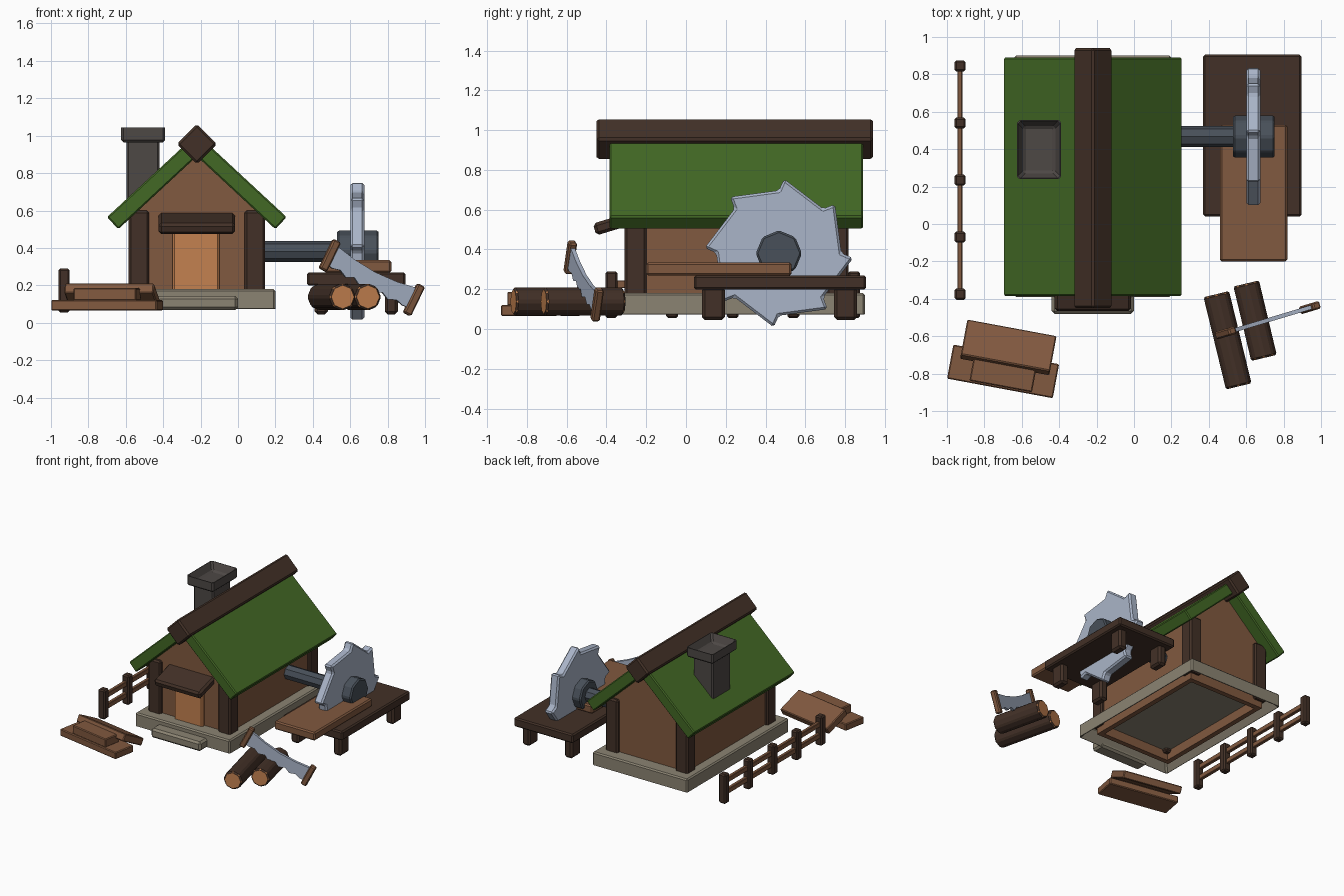
import bpy, bmesh, math
from mathutils import Vector, Matrix, Euler

if "Cube" in bpy.data.objects:
    bpy.data.objects.remove(bpy.data.objects["Cube"])


def mat(name, c):
    m = bpy.data.materials.new(name)
    m.diffuse_color = (*c, 1)
    m.use_nodes = True
    m.node_tree.nodes["Principled BSDF"].inputs["Base Color"].default_value = m.diffuse_color
    return m


BARK = mat("dark_wood", (.055, .03, .02))
WOOD = mat("plank_wood", (.22, .1, .05))
CUT = mat("fresh_wood", (.55, .22, .08))
GREEN = mat("roof_green", (.055, .14, .018))
STONE = mat("stone", (.26, .23, .17))
BRICK = mat("chimney_stone", (.075, .065, .06))
STEEL = mat("steel", (.4, .46, .58))
IRON = mat("iron", (.065, .08, .1))


def finish(bm, name, materials, bevel=0.0):
    bmesh.ops.recalc_face_normals(bm, faces=bm.faces)
    me = bpy.data.meshes.new(name)
    bm.to_mesh(me)
    bm.free()
    for m in materials:
        me.materials.append(m)
    o = bpy.data.objects.new(name, me)
    bpy.context.collection.objects.link(o)
    if bevel:
        b = o.modifiers.new("bevel", 'BEVEL')
        b.width, b.segments = bevel, 1
        b.limit_method, b.angle_limit = 'ANGLE', math.radians(30)
    return o


def block(name, size, m, matrix, bevel=.01):
    bm = bmesh.new()
    bmesh.ops.create_cube(bm, size=1, matrix=matrix @ Matrix.Diagonal((*size, 1)))
    return finish(bm, name, [m], bevel)


def box(name, x, y, z, m, bevel=.01):
    c = Vector((sum(x) / 2, sum(y) / 2, sum(z) / 2))
    return block(name, (x[1] - x[0], y[1] - y[0], z[1] - z[0]), m, Matrix.Translation(c), bevel)


def prism(name, pts, depth, m, matrix, bevel=0.0):
    """Extrude a 2D profile along local z, centred."""
    bm = bmesh.new()
    f = bm.faces.new([bm.verts.new((a, b, -depth / 2)) for a, b in pts])
    r = bmesh.ops.extrude_face_region(bm, geom=[f])
    bmesh.ops.translate(bm, vec=(0, 0, depth), verts=[v for v in r["geom"] if isinstance(v, bmesh.types.BMVert)])
    bm.transform(matrix)
    return finish(bm, name, [m], bevel)


def rod(name, a, b, r, m, cap=None, bevel=.01):
    """Octagonal rod from a to b, with optional end-cap material."""
    a, b = Vector(a), Vector(b)
    d = b - a
    bm = bmesh.new()
    bmesh.ops.create_cone(bm, cap_ends=True, segments=8, radius1=r, radius2=r, depth=d.length)
    for f in bm.faces:
        if cap and abs(f.normal.z) > .9:
            f.material_index = 1
    bm.transform(Matrix.Translation((a + b) / 2) @ d.to_track_quat('Z', 'Y').to_matrix().to_4x4())
    return finish(bm, name, [m] + ([cap] if cap else []), bevel)


def recess(o, face_dir, inset, depth):
    """Inset the face pointing up (+1) or down (-1) and sink it."""
    bm = bmesh.new()
    bm.from_mesh(o.data)
    bm.normal_update()
    f = next(f for f in bm.faces if f.normal.z * face_dir > .9)
    bmesh.ops.inset_region(bm, faces=[f], thickness=inset)
    bmesh.ops.translate(bm, vec=(0, 0, -depth * face_dir), verts=f.verts)
    bm.to_mesh(o.data)
    bm.free()


CX, CY = -.22, .255
# maps profile (x, z) to the world, extruded along y
XZ = Matrix(((1, 0, 0, 0), (0, 0, 1, 0), (0, 1, 0, 0), (0, 0, 0, 1)))
# maps profile (y, z) to the world, extruded along x
YZ = Matrix(((0, 0, 1, 0), (1, 0, 0, 0), (0, 1, 0, 0), (0, 0, 0, 1)))

# foundation, hollow underneath, and front step
recess(box("foundation", (-.64, .20), (-.39, .90), (.065, .18), STONE), -1, .08, .09)
box("front_step", (-.44, 0), (-.48, -.37), (.068, .143), STONE, .015)

# walls and corner posts
gable = [(-.34, .08), (.34, .08), (.34, .60), (0, .91), (-.34, .60)]
for s, n in ((-1, "front"), (1, "back")):
    prism(n + "_wall", gable, .04, WOOD, Matrix.Translation((CX, CY + s * .515, 0)) @ XZ)
for s, n in ((-1, "left"), (1, "right")):
    box(n + "_wall", sorted((CX + s * .30, CX + s * .34)), (-.26, .77), (.08, .6), WOOD, 0)
    for t, k in ((-1, "front"), (1, "back")):
        x, y = CX + s * .31, CY + t * .508
        box(f"{k}_{n}_post", (x - .055, x + .055), (y - .055, y + .055), (.13, .60), BARK, .012)
    # roof slab
    prism(n + "_roof", [(0, 1.01), (s * .48, .565), (s * .42, .50), (0, .89)], 1.275, GREEN,
          Matrix.Translation((CX, .2525, 0)) @ XZ, .008)

# ridge beam
block("ridge_beam", (.152, 1.39, .152), BARK,
      Matrix.Translation((CX, .245, .955)) @ Matrix.Rotation(math.radians(45), 4, 'Y'), .012)

# door and awning
box("door", (-.35, -.10), (-.31, -.26), (.17, .49), CUT)
block("door_awning", (.41, .24, .062), BARK,
      Matrix.Translation((CX, -.345, .535)) @ Matrix.Rotation(math.radians(17), 4, 'X'), .015)

# chimney
box("chimney", (-.595, -.42), (.285, .51), (.60, .98), BRICK)
recess(box("chimney_cap", (-.625, -.39), (.24, .555), (.965, 1.055), BRICK, .012), 1, .05, .075)

# work table
box("table_top", (.37, .895), (.04, .905), (.198, .27), BARK)
for x in (.41, .785):
    for y in (.08, .745):
        box("table_leg", (x, x + .07), (y, y + .115), (.045, .21), BARK, .015)
box("table_plank", (.46, .82), (-.20, .53), (.268, .335), WOOD)

# circular saw blade: eight raked teeth
teeth = []
for k in range(8):
    for ang, r in ((-4, .374), (0, .315)):
        a = math.radians(ang + 45 * k)
        teeth.append((r * math.cos(a), r * math.sin(a)))
prism("saw_blade", teeth, .074, STEEL, Matrix.Translation((.638, .467, .382)) @ YZ, .012)
rod("saw_hub", (.53, .467, .38), (.752, .467, .38), .116, IRON)
rod("saw_shaft", (.08, .467, .382), (.56, .467, .382), .056, IRON, bevel=0)

# logs
rod("long_log", (.44, -.375, .138), (.56, -.868, .138), .074, BARK, CUT)
rod("short_log", (.60, -.318, .138), (.695, -.716, .138), .074, BARK, CUT)

# two-handled saw leaning on the logs
A, B = Vector((.49, -.582, .36)), Vector((.94, -.447, .123))
u = (B - A).normalized()
v = (Vector((0, 0, 1)) - u.z * u).normalized()
w = u.cross(v)
F = Matrix((u, v, w)).transposed().to_4x4()
F.translation = (A + B) / 2
L = (B - A).length / 2
edge = [(-L, .065), (-L * .5, .042), (0, .033), (L * .5, .042), (L, .065), (L, -.05)]
for i in range(5, -6, -1):
    t = i / 6
    edge.append((t * L, -.07 + .02 * t * t if i % 2 else -.045))
edge.append((-L, -.05))
prism("hand_saw_blade", edge, .022, STEEL, F)
for s in (-1, 1):
    block("hand_saw_handle", (.045, .175, .042), WOOD, F @ Matrix.Translation((s * L, 0, 0)), .008)

# plank pile
Z = math.radians(-10.5)


def plank(name, c, size, tilt=0):
    block(name, size, WOOD, Matrix.Translation(c) @ Euler((math.radians(tilt), 0, Z)).to_matrix().to_4x4(), .006)


plank("bottom_plank", (-.70, -.788, .093), (.575, .185, .056))
plank("short_plank", (-.70, -.80, .152), (.34, .14, .068))
plank("leaning_plank", (-.672, -.66, .137), (.485, .215, .058), -27)

# fence
for y in (-.375, -.07, .235, .54, .845):
    box("fence_post", (-.96, -.90), (y - .03, y + .03), (.055, .29), BARK, .01)
for z in (.135, .225):
    box("fence_rail", (-.945, -.917), (-.375, .845), (z - .02, z + .02), WOOD, .004)
